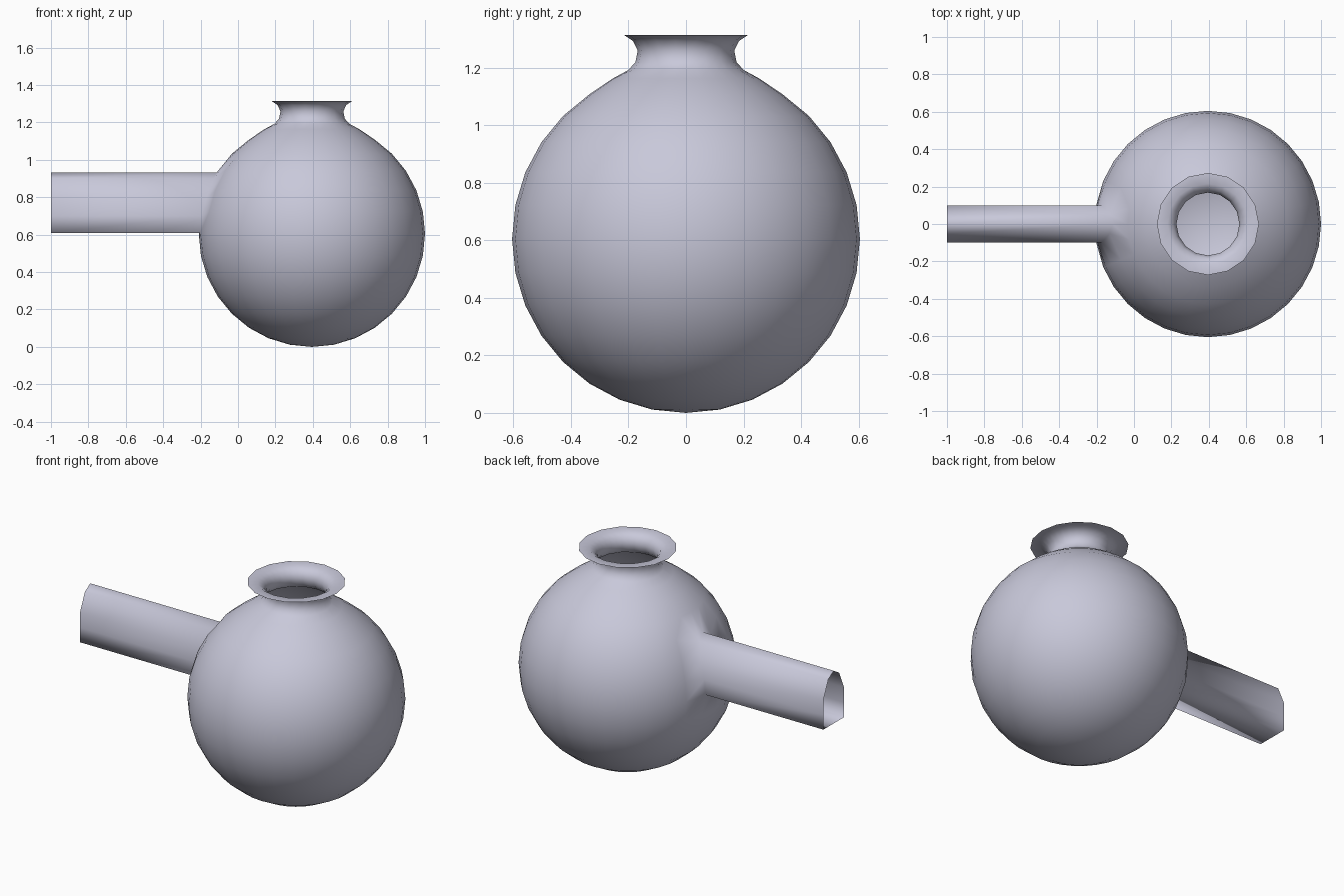
import bpy, bmesh
from math import sin, cos, pi, sqrt, radians

cube = bpy.data.objects.get("Cube")
if cube:
    bpy.data.objects.remove(cube, do_unlink=True)

SEG = 32
R = 0.605
CX = 0.395
STEP = 2 * pi / SEG

mat = bpy.data.materials.new("pale lavender grey")
mat.use_nodes = True
colour = (0.58, 0.58, 0.70, 1)
mat.diffuse_color = colour
mat.node_tree.nodes["Principled BSDF"].inputs["Base Color"].default_value = colour

# Profile: sphere latitudes, then the neck flaring into a thin flat rim
ball = [(R * cos(k * STEP), R + R * sin(k * STEP)) for k in range(-7, 6)]
neck = [(0.255, 1.163), (0.2, 1.193), (0.176, 1.22), (0.168, 1.26),
        (0.184, 1.293), (0.216, 1.315), (0.273, 1.315)]

bm = bmesh.new()
rings = []
for i, (r, z) in enumerate(ball + neck):
    ring = []
    for j in range(SEG):
        # The neck has half as many sides as the ball
        rr = r * cos(STEP) if i > len(ball) and j % 2 else r
        ring.append(bm.verts.new((CX + rr * cos(j * STEP), rr * sin(j * STEP), z)))
    rings.append(ring)

# Handle opening: two columns by three rows on the -x side
EQ, MID = 7, SEG // 2
bottom = bm.verts.new((CX, 0, 0))
for j in range(SEG):
    n = (j + 1) % SEG
    bm.faces.new((bottom, rings[0][n], rings[0][j]))
    for i in range(len(rings) - 1):
        if EQ <= i < EQ + 3 and j in (MID - 1, MID):
            continue
        bm.faces.new((rings[i][j], rings[i][n], rings[i + 1][n], rings[i + 1][j]))

# Shape the opening to the handle section and lay it on the ball
section = [(0.1, 0.61), (0.1, 0.70), (0.1, 0.79), (0.052, 0.9)]
loop = []


def place(vert, y, z):
    vert.co = (CX - sqrt(R * R - y * y - (z - R) ** 2), y, z)
    loop.append(vert)


place(rings[EQ][MID], 0, 0.61)
for k, (y, z) in enumerate(section):
    place(rings[EQ + k][MID - 1], y, z)
place(rings[EQ + 3][MID], 0, 0.932)
for k, (y, z) in reversed(list(enumerate(section))):
    place(rings[EQ + k][MID + 1], -y, z)

# Hollow handle, open at its far end
ends = [bm.verts.new((-1, v.co.y, v.co.z)) for v in loop]
for a in range(len(loop)):
    b = (a + 1) % len(loop)
    bm.faces.new((loop[a], loop[b], ends[b], ends[a]))

bmesh.ops.recalc_face_normals(bm, faces=bm.faces)
# Make sure the shell faces outwards
bm.faces.ensure_lookup_table()
bm.normal_update()
if bottom.link_faces[0].normal.z > 0:
    bmesh.ops.reverse_faces(bm, faces=bm.faces)
for f in bm.faces:
    f.smooth = True

mesh = bpy.data.meshes.new("round_pot_with_handle")
bm.to_mesh(mesh)
bm.free()
mesh.materials.append(mat)
pot = bpy.data.objects.new("round_pot_with_handle", mesh)
bpy.context.collection.objects.link(pot)
